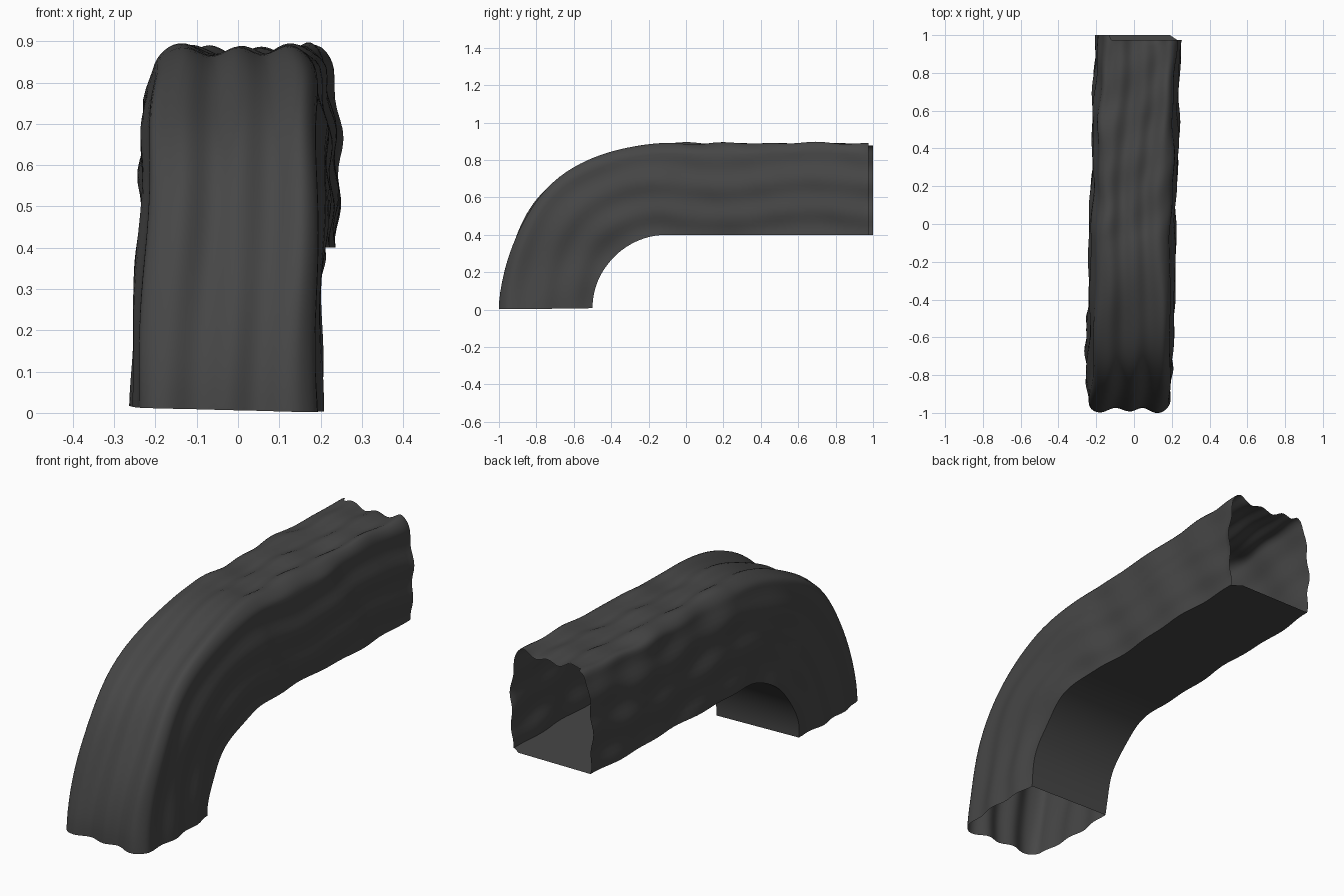
import bpy, bmesh, math
from math import sin, cos, pi

if "Cube" in bpy.data.objects:
    bpy.data.objects.remove(bpy.data.objects["Cube"])

R, CY, FLOOR = 0.40, -0.10, 0.40      # inner bend radius, bend centre, underside height
N_ARC, N_STR = 32, 36                 # rings in bend / straight run
N_SIDE, N_CORNER, N_TOP = 18, 6, 24   # points on wall, corner, outer face

stone = bpy.data.materials.new("dark grey rock")
stone.diffuse_color = (0.062, 0.062, 0.062, 1)
stone.use_nodes = True
stone.node_tree.nodes["Principled BSDF"].inputs["Base Color"].default_value = stone.diffuse_color


def frame(i):
    """Inner-path point, outward direction and 0..1 progress for ring i."""
    if i <= N_ARC:
        a = pi / 2 * i / N_ARC
        d = (-cos(a), sin(a))
        p = (CY + R * d[0], R * d[1])
        s = 0.36 * i / N_ARC
    else:
        k = (i - N_ARC) / N_STR
        p, d, s = (CY + (1 - CY) * k, FLOOR), (0, 1), 0.36 + 0.64 * k
    return p, d, s


def drift(s):
    return -0.026 + 0.048 * s


def wall_wave(s, v, side):
    """Sideways offset of a wall at height v: ridges along the path, leaning in at the top."""
    ph = 0.0 if side < 0 else 2.1
    w = 0.006 * cos(2 * pi * 2.8 * (v + 0.05 * sin(11 * s + ph)) + ph)
    w += 0.005 * sin(17 * s + ph + 2 * v) + 0.004 * sin(37 * s + 6 * v + 2 * ph)
    lean = 0.026 * min(1, s / 0.3) + 0.004
    return w + 0.008 * sin(pi * v) - lean * v ** 3


def top_wave(s, x):
    """Long ridges running along the outer face."""
    w = 0.010 * cos(2 * pi * (x + 0.12 - 0.02 * sin(9 * s)) / 0.15 + 1.2 * (1 - s))
    w += 0.004 * sin(23 * s + 9 * x) + 0.003 * sin(43 * s - 14 * x)
    return w + 0.010 * (x / 0.18) ** 2


def section(s):
    """Open outline (x, height): left wall, rounded corner, ridged outer face, right wall."""
    h = 0.472 + 0.026 * math.exp(-((s - 0.18) / 0.06) ** 2) + 0.01 * math.exp(-(s / 0.04) ** 2)
    half, r = 0.218, 0.04
    base = [(-half, (h - r) * k / N_SIDE) for k in range(N_SIDE)]
    base += [(-half + r - r * cos(a), h - r + r * sin(a))
             for a in (pi / 2 * k / N_CORNER for k in range(N_CORNER))]
    base += [((-1 + 2 * k / N_TOP) * (half - r), h) for k in range(N_TOP + 1)]
    base += [(-x, z) for x, z in reversed(base[:N_SIDE + N_CORNER])]
    out = []
    for x, z in base:
        side = -1 if x < 0 else 1
        t = max(0.0, (z - (h - r)) / r)              # 0 on walls, 1 on outer face
        f = min(1, abs(x) / (half - r))
        px = x + side * wall_wave(s, z / h, side) * f
        out.append((px + drift(s), z + t * top_wave(s, x)))
    return out


def place(i, x, z, trim=0.0):
    """Map a section point into the bend; the foot is cut at a slight slant."""
    (py, pz), d, s = frame(i)
    y, zz = py + d[0] * z, pz + d[1] * z
    if s < 0.15:
        zz += (0.006 - 0.025 * x + 0.006 * (1 - z / 0.5)) * (1 - s / 0.15)
    if i == N_ARC + N_STR:
        y -= trim
    return (x, y, zz)


def loft(name, rows):
    bm = bmesh.new()
    vs = [[bm.verts.new(p) for p in row] for row in rows]
    for a, b in zip(vs, vs[1:]):
        for j in range(len(a) - 1):
            bm.faces.new((a[j], a[j + 1], b[j + 1], b[j]))
    bmesh.ops.recalc_face_normals(bm, faces=bm.faces)
    me = bpy.data.meshes.new(name)
    bm.to_mesh(me)
    bm.free()
    me.materials.append(stone)
    ob = bpy.data.objects.new(name, me)
    bpy.context.collection.objects.link(ob)
    for p in me.polygons:
        p.use_smooth = True
    return ob


shell, underside = [], []
for i in range(N_ARC + N_STR + 1):
    sec = section(frame(i)[2])
    # far rim: outer face and right wall stop a little short
    shell.append([place(i, x, z, 0.0 if j < N_SIDE + N_CORNER else 0.025)
                  for j, (x, z) in enumerate(sec)])
    xa, xb = sec[0][0], sec[-1][0]
    if i == N_ARC + N_STR:
        xb = 0.19
    underside.append([place(i, xb + (xa - xb) * k / 4, 0) for k in range(5)])

# Lumpy outer shell and smooth flat underside; both ends stay open
loft("rock_shell", shell)
loft("smooth_underside", underside)
